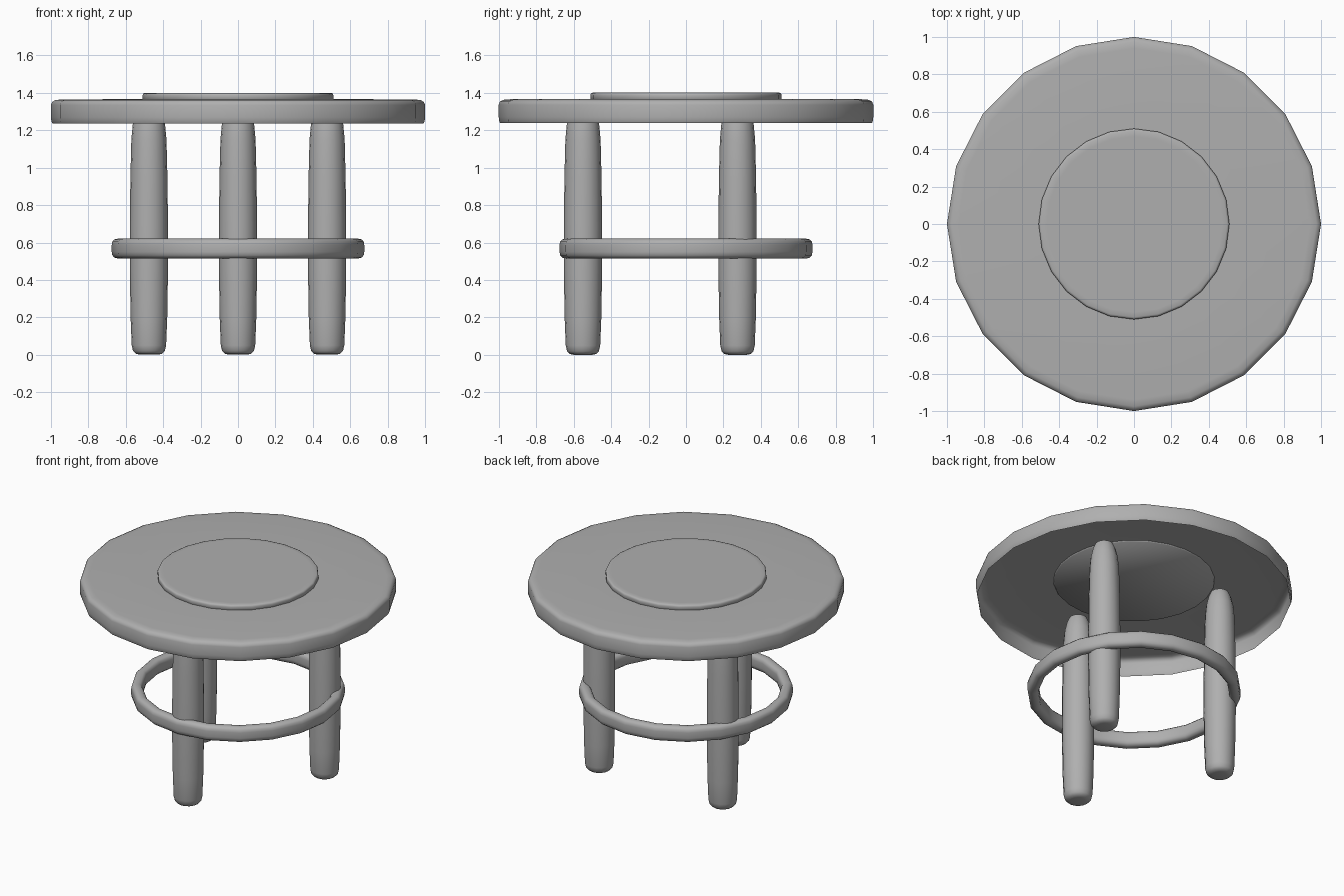
import bpy, bmesh, math

cube = bpy.data.objects.get("Cube")
if cube:
    bpy.data.objects.remove(cube, do_unlink=True)

# Single flat grey for the whole table
grey = bpy.data.materials.new("grey")
grey.use_nodes = True
colour = (0.43, 0.43, 0.43, 1)
grey.diffuse_color = colour
grey.node_tree.nodes["Principled BSDF"].inputs["Base Color"].default_value = colour


def lathe(name, profile, sides, location=(0, 0, 0), ends="both", angle=60):
    """Spin a (radius, height) profile about z; ends: both capped, top only, or looped."""
    bm = bmesh.new()
    rings = []
    for r, z in profile:
        turns = [2 * math.pi * i / sides for i in range(sides)]
        rings.append([bm.verts.new((r * math.cos(a), r * math.sin(a), z)) for a in turns])
    pairs = list(zip(rings, rings[1:]))
    if ends == "loop":
        pairs.append((rings[-1], rings[0]))
    else:
        bm.faces.new(rings[-1])
    if ends == "both":
        bm.faces.new(rings[0][::-1])
    for low, high in pairs:
        for i in range(sides):
            j = (i + 1) % sides
            bm.faces.new((low[i], low[j], high[j], high[i]))
    bmesh.ops.recalc_face_normals(bm, faces=bm.faces)
    mesh = bpy.data.meshes.new(name)
    bm.to_mesh(mesh)
    bm.free()
    mesh.materials.append(grey)
    obj = bpy.data.objects.new(name, mesh)
    obj.location = location
    bpy.context.collection.objects.link(obj)
    bpy.ops.object.select_all(action="DESELECT")
    obj.select_set(True)
    bpy.context.view_layer.objects.active = obj
    bpy.ops.object.shade_smooth_by_angle(angle=math.radians(angle))
    return obj


# Round tabletop shell, open underneath, with softened rim
lathe("tabletop", [(0.992, 1.237), (0.998, 1.25), (1.0, 1.27), (1.0, 1.335),
                   (0.994, 1.352), (0.975, 1.362), (0.94, 1.365), (0.5, 1.367)],
      20, ends="top")

# Raised centre disc, its base just showing inside the shell
lathe("centre_disc", [(0.505, 1.36), (0.51, 1.367), (0.51, 1.388), (0.507, 1.396),
                      (0.498, 1.4), (0.47, 1.4)], 24)

# Foot ring with a rounded section
lathe("foot_ring", [(0.64, 0.514), (0.66, 0.519), (0.672, 0.532), (0.675, 0.55),
                    (0.675, 0.588), (0.672, 0.605), (0.66, 0.617), (0.64, 0.621),
                    (0.62, 0.617), (0.608, 0.605), (0.605, 0.588), (0.605, 0.55),
                    (0.608, 0.532), (0.62, 0.519)],
      20, ends="loop", angle=80)

# Three gently swelling legs, one at the front and two at the back
leg_profile = [(0.045, 0.0), (0.07, 0.005), (0.085, 0.02), (0.092, 0.05), (0.098, 0.2),
               (0.102, 0.45), (0.102, 0.7), (0.099, 0.95), (0.094, 1.15),
               (0.086, 1.235), (0.072, 1.295), (0.057, 1.33)]
for name, turn in (("front_leg", -90), ("back_left_leg", 30), ("back_right_leg", 150)):
    a = math.radians(turn)
    lathe(name, leg_profile, 16, (0.55 * math.cos(a), 0.55 * math.sin(a), 0))
